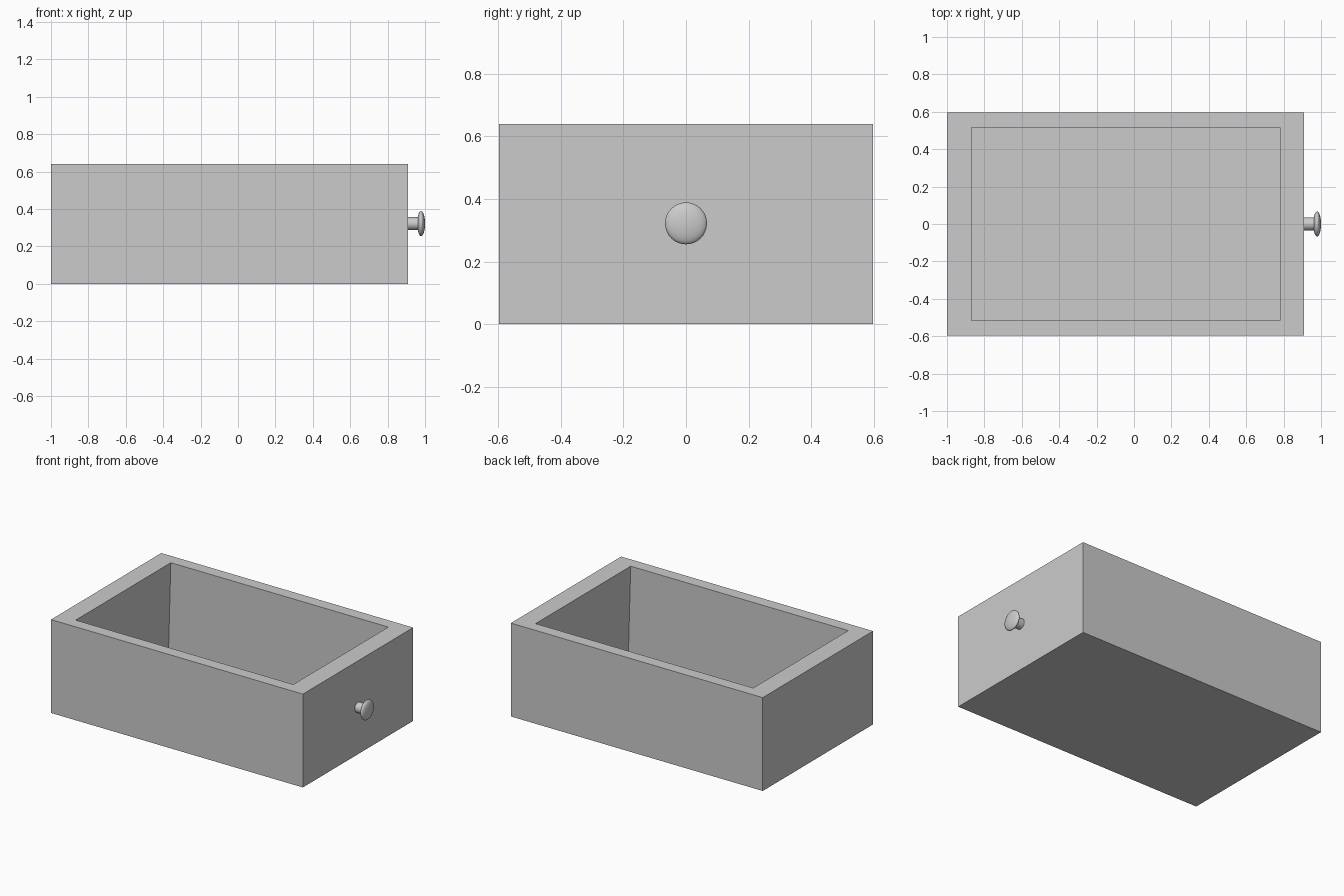
import bpy, bmesh, math
from mathutils import Matrix

cube = bpy.data.objects.get("Cube")
if cube:
    bpy.data.objects.remove(cube, do_unlink=True)

grey = bpy.data.materials.new("plain grey")
grey.use_nodes = True
colour = (0.6, 0.6, 0.6, 1)
grey.diffuse_color = colour
grey.node_tree.nodes["Principled BSDF"].inputs["Base Color"].default_value = colour


def finish(name, bm, smooth=False):
    bmesh.ops.recalc_face_normals(bm, faces=bm.faces)
    mesh = bpy.data.meshes.new(name)
    bm.to_mesh(mesh)
    bm.free()
    obj = bpy.data.objects.new(name, mesh)
    mesh.materials.append(grey)
    bpy.context.collection.objects.link(obj)
    if smooth:
        bpy.ops.object.select_all(action="DESELECT")
        obj.select_set(True)
        bpy.context.view_layer.objects.active = obj
        bpy.ops.object.shade_smooth_by_angle(angle=math.radians(40))
    return obj


# Drawer box: rectangular rings stacked from outer base to inner floor
CX = -0.045
rings = [(0.955, 0.597, 0), (0.955, 0.597, 0.64),
         (0.825, 0.515, 0.64), (0.842, 0.515, 0.04)]
bm = bmesh.new()
loops = [[bm.verts.new((CX + sx * hx, sy * hy, z))
          for sx, sy in ((-1, -1), (1, -1), (1, 1), (-1, 1))]
         for hx, hy, z in rings]
for low, high in zip(loops, loops[1:]):
    for i in range(4):
        j = (i + 1) % 4
        bm.faces.new((low[i], low[j], high[j], high[i]))
bm.faces.new(loops[0])
bm.faces.new(loops[-1])
finish("drawer_box", bm)

# Knob stem: short cylinder pointing along x
KNOB_Z = 0.322
along_x = Matrix.Rotation(math.pi / 2, 4, "Y")
bm = bmesh.new()
bmesh.ops.create_cone(bm, cap_ends=True, segments=32, radius1=0.035, radius2=0.035,
                      depth=0.08, matrix=Matrix.Translation((0.94, 0, KNOB_Z)) @ along_x)
finish("knob_stem", bm, smooth=True)

# Knob cap: flattened sphere
bm = bmesh.new()
bmesh.ops.create_uvsphere(bm, u_segments=32, v_segments=16, radius=1,
                          matrix=Matrix.Translation((0.979, 0, KNOB_Z)) @ along_x
                          @ Matrix.Diagonal((0.067, 0.067, 0.021, 1)))
finish("knob_cap", bm, smooth=True)
